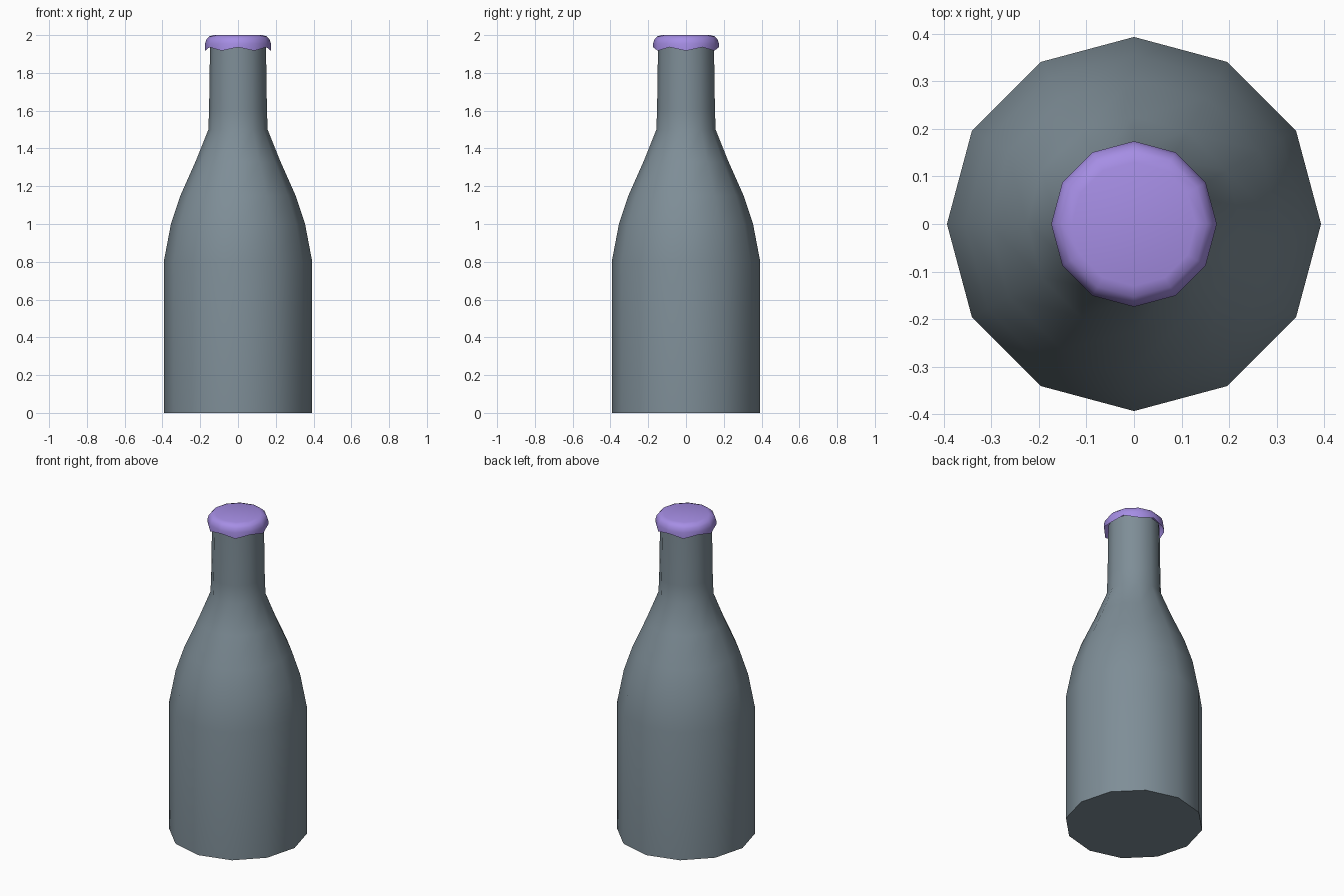
import bpy, bmesh, math

SIDES = 12

cube = bpy.data.objects.get("Cube")
if cube:
    bpy.data.objects.remove(cube, do_unlink=True)


def material(name, rgb):
    mat = bpy.data.materials.new(name)
    mat.use_nodes = True
    mat.diffuse_color = (*rgb, 1)
    mat.node_tree.nodes["Principled BSDF"].inputs["Base Color"].default_value = (*rgb, 1)
    return mat


def lathe(name, profile, mat, zigzag=0, bottom=False, smooth=40):
    """Spin a (radius, z) profile; odd corners of the first ring rise by zigzag."""
    bm = bmesh.new()
    rings = []
    for level, (r, z) in enumerate(profile):
        ring = []
        for i in range(SIDES):
            a = math.tau * i / SIDES
            lift = zigzag if level == 0 and i % 2 else 0
            ring.append(bm.verts.new((r * math.cos(a), r * math.sin(a), z + lift)))
        rings.append(ring)
    for low, high in zip(rings, rings[1:]):
        for i in range(SIDES):
            j = (i + 1) % SIDES
            bm.faces.new((low[i], low[j], high[j], high[i]))
    bm.faces.new(rings[-1])
    if bottom:
        bm.faces.new(rings[0][::-1])
    mesh = bpy.data.meshes.new(name)
    bm.to_mesh(mesh)
    bm.free()
    mesh.materials.append(mat)
    obj = bpy.data.objects.new(name, mesh)
    bpy.context.collection.objects.link(obj)
    bpy.ops.object.select_all(action="DESELECT")
    obj.select_set(True)
    bpy.context.view_layer.objects.active = obj
    bpy.ops.object.shade_smooth_by_angle(angle=math.radians(smooth))
    return obj


glass = material("blue grey glass", (0.21, 0.27, 0.31))
purple = material("purple cap", (0.38, 0.27, 0.78))

# Bottle: straight body, curved shoulder, slim neck
lathe("bottle", [(0.393, 0), (0.393, 0.8), (0.355, 1.0), (0.305, 1.15),
                 (0.225, 1.33), (0.157, 1.5), (0.153, 1.61), (0.148, 1.95)],
      glass, bottom=True)

# Cap: open shell with rounded rim and crimped lower edge
lathe("cap", [(0.174, 1.917), (0.174, 1.955), (0.167, 1.978),
              (0.153, 1.993), (0.13, 2.0)],
      purple, zigzag=0.019, smooth=60)
